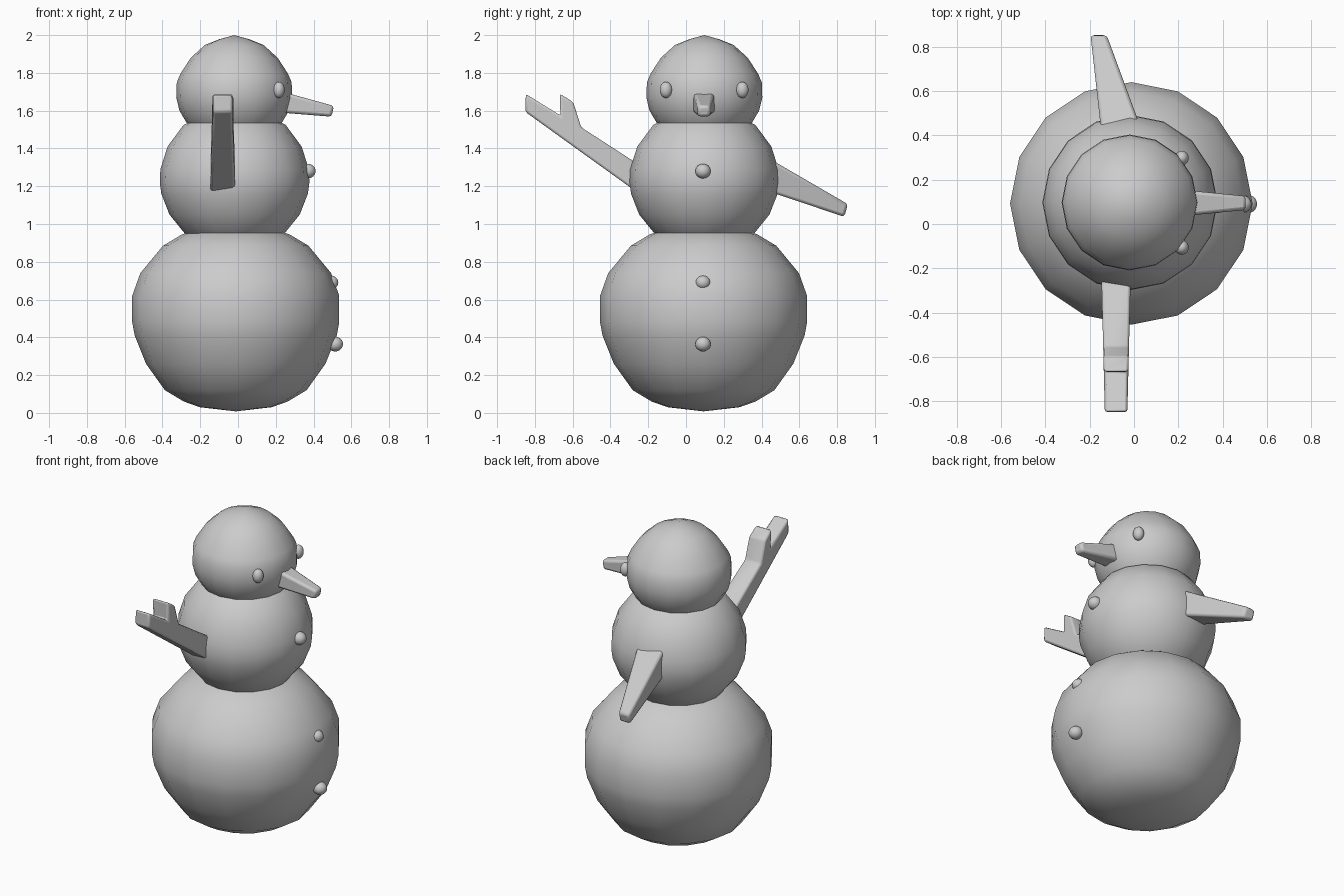
import bpy, bmesh
from math import tau

if "Cube" in bpy.data.objects:
    bpy.data.objects.remove(bpy.data.objects["Cube"])


def finish(bm, name, angle):
    bmesh.ops.recalc_face_normals(bm, faces=bm.faces)
    me = bpy.data.meshes.new(name)
    bm.to_mesh(me)
    bm.free()
    ob = bpy.data.objects.new(name, me)
    bpy.context.collection.objects.link(ob)
    bpy.ops.object.select_all(action='DESELECT')
    ob.select_set(True)
    bpy.context.view_layer.objects.active = ob
    bpy.ops.object.shade_smooth_by_angle(angle=angle)
    return ob


def ball(name, centre, radii):
    bm = bmesh.new()
    bmesh.ops.create_icosphere(bm, subdivisions=3, radius=1)
    bmesh.ops.scale(bm, vec=radii, verts=bm.verts)
    bmesh.ops.translate(bm, vec=centre, verts=bm.verts)
    finish(bm, name, 1.0)


def lathe(name, x, y, profile, steps=16):
    """Spin a (radius, height) profile about the vertical line through x, y."""
    bm = bmesh.new()
    vs = [bm.verts.new((x + r, y, z)) for r, z in profile]
    es = [bm.edges.new(pair) for pair in zip(vs, vs[1:])]
    bmesh.ops.spin(bm, geom=vs + es, cent=(x, y, 0), axis=(0, 0, 1),
                   angle=tau, steps=steps)
    bmesh.ops.remove_doubles(bm, verts=bm.verts, dist=0.001)
    finish(bm, name, 1.0)


def limb(name, outline, sides, bevel=0.015):
    """Loft an outline between its two side positions; sides(p) gives both ends."""
    bm = bmesh.new()
    a = [bm.verts.new(sides(p)[0]) for p in outline]
    b = [bm.verts.new(sides(p)[1]) for p in outline]
    n = len(outline)
    bm.faces.new(a)
    bm.faces.new(b[::-1])
    for i in range(n):
        j = (i + 1) % n
        bm.faces.new((a[i], b[i], b[j], a[j]))
    ob = finish(bm, name, 0.9)
    mod = ob.modifiers.new("soft_edges", 'BEVEL')
    mod.width = bevel
    mod.segments = 2
    mod.limit_method = 'ANGLE'


def lerp(v, v0, v1, a, b):
    return a + (b - a) * (v - v0) / (v1 - v0)


# three stacked snow balls
lathe("base_ball", -0.012, 0.093,
      [(0, 0.008), (0.19, 0.03), (0.275, 0.06), (0.375, 0.12), (0.475, 0.26),
       (0.535, 0.41), (0.548, 0.48), (0.548, 0.62), (0.505, 0.74),
       (0.385, 0.885), (0.285, 0.945), (0.18, 0.98), (0, 1.0)])
lathe("middle_ball", -0.018, 0.097,
      [(0, 0.86), (0.16, 0.885), (0.26, 0.945), (0.345, 1.05), (0.388, 1.16),
       (0.396, 1.22), (0.393, 1.29), (0.355, 1.41), (0.27, 1.525),
       (0.16, 1.58), (0, 1.6)])
lathe("head_ball", -0.02, 0.097,
      [(0, 1.41), (0.15, 1.44), (0.24, 1.515), (0.29, 1.6), (0.307, 1.67),
       (0.304, 1.75), (0.285, 1.795), (0.23, 1.88), (0.155, 1.948),
       (0.08, 1.978), (0, 2.0)])

# eyes
for side, y in (("left", -0.106), ("right", 0.298)):
    ball(side + "_eye", (0.216, y, 1.71), (0.031, 0.033, 0.043))

# buttons down the chest
for i, (x, z, r) in enumerate(((0.37, 1.28, 0.041), (0.492, 0.69, 0.039),
                               (0.515, 0.364, 0.041))):
    ball(f"button_{i + 1}", (x, 0.09, z), (r, r, r * 0.95))

# nose: outline in x, z
limb("nose", [(0.2, 1.592), (0.495, 1.568), (0.508, 1.625), (0.2, 1.71)],
     lambda p: [(p[0], 0.095 + s * lerp(p[0], 0.285, 0.5, 0.053, 0.032), p[1])
                for s in (-1, 1)])

# raised arm with a forked hand: outline in y, z
limb("raised_arm",
     [(-0.22, 1.14), (-0.85, 1.593), (-0.848, 1.688), (-0.665, 1.575),
      (-0.668, 1.69), (-0.597, 1.645), (-0.555, 1.512), (-0.22, 1.295)],
     lambda p: [(-0.081 + s * lerp(p[0], -0.29, -0.85, 0.065, 0.051), *p)
                for s in (-1, 1)], 0.012)

# lowered arm
limb("lowered_arm", [(0.4, 1.185), (0.838, 1.038), (0.857, 1.105), (0.4, 1.37)],
     lambda p: [(lerp(p[0], 0.48, 0.85, x0, x1), *p)
                for x0, x1 in ((-0.155, -0.196), (0.014, -0.122))])
